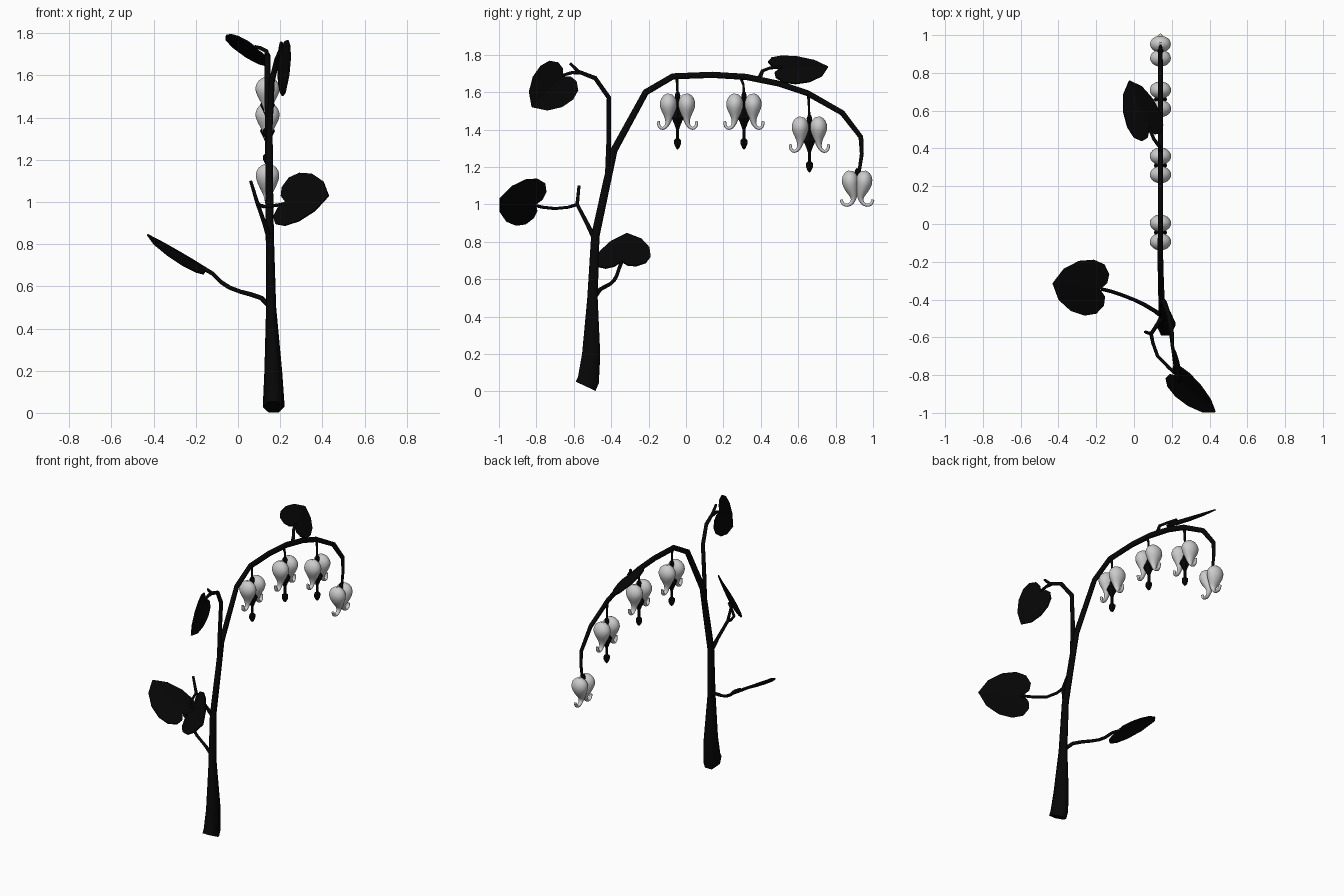
import bpy, bmesh
from mathutils import Vector

cube = bpy.data.objects.get("Cube")
if cube:
    bpy.data.objects.remove(cube, do_unlink=True)


def material(name, value):
    m = bpy.data.materials.new(name)
    m.use_nodes = True
    colour = (value, value, value, 1)
    m.diffuse_color = colour
    bsdf = next(n for n in m.node_tree.nodes if n.type == 'BSDF_PRINCIPLED')
    bsdf.inputs["Base Color"].default_value = colour
    return m


BLACK = material("plant black", 0.002)
PALE = material("petal pale grey", 0.6)


def activate(ob):
    bpy.ops.object.select_all(action='DESELECT')
    ob.select_set(True)
    bpy.context.view_layer.objects.active = ob


def tube(name, points, mat, stretch=1.0, centre_x=0.0, sides=1):
    """Tapered tube through (x, y, z, radius) points, stretched along x."""
    cu = bpy.data.curves.new(name, 'CURVE')
    cu.dimensions = '3D'
    cu.bevel_depth = 1.0
    cu.bevel_resolution = sides
    cu.use_fill_caps = True
    sp = cu.splines.new('POLY')
    sp.points.add(len(points) - 1)
    for p, (x, y, z, r) in zip(sp.points, points):
        p.co = ((x - centre_x) / stretch, y, z, 1)
        p.radius = r
    ob = bpy.data.objects.new(name, cu)
    ob.location.x = centre_x
    ob.scale.x = stretch
    bpy.context.collection.objects.link(ob)
    activate(ob)
    bpy.ops.object.convert(target='MESH')
    ob = bpy.context.object
    ob.data.materials.clear()
    ob.data.materials.append(mat)
    return ob


def leaf(name, notch, tip, side, width):
    """Heart-shaped leaf, gently folded along its midrib."""
    notch, tip = Vector(notch), Vector(tip)
    length = (tip - notch).length
    u = (tip - notch).normalized()
    v = Vector(side)
    v = (v - u * v.dot(u)).normalized()
    n = u.cross(v)
    half = [(-.13, .12), (-.15, .28), (-.03, .44), (.2, .5),
            (.5, .45), (.8, .28)]
    bm = bmesh.new()
    base, end = bm.verts.new(notch), bm.verts.new(tip)
    for s in (1, -1):
        rim = [bm.verts.new(notch + u * a * length + v * s * b * width + n * .1 * b * width)
               for a, b in half]
        loop = [base] + rim + [end]
        bm.faces.new(loop if s < 0 else loop[::-1])
    me = bpy.data.meshes.new(name)
    bm.to_mesh(me)
    bm.free()
    me.materials.append(BLACK)
    ob = bpy.data.objects.new(name, me)
    bpy.context.collection.objects.link(ob)
    solid = ob.modifiers.new("thickness", 'SOLIDIFY')
    solid.thickness = .008
    solid.offset = 0


def lathe(name, profile, x, y, z):
    """Six-sided turned part from (radius, height) points."""
    bm = bmesh.new()
    verts = [bm.verts.new((r, 0, h)) for r, h in profile]
    edges = [bm.edges.new(e) for e in zip(verts, verts[1:])]
    bmesh.ops.spin(bm, geom=verts + edges, cent=(0, 0, 0), axis=(0, 0, 1),
                   angle=6.283185, steps=6)
    bmesh.ops.remove_doubles(bm, verts=bm.verts, dist=.0005)
    bmesh.ops.recalc_face_normals(bm, faces=bm.faces)
    me = bpy.data.meshes.new(name)
    bm.to_mesh(me)
    bm.free()
    me.materials.append(BLACK)
    ob = bpy.data.objects.new(name, me)
    ob.location = (x, y, z)
    bpy.context.collection.objects.link(ob)


# Main stem and arch
tube("main_stem", [
    (.169, -.537, .028, .068), (.169, -.522, .06, .067), (.167, -.507, .2, .056),
    (.157, -.5, .5, .032), (.151, -.485, .83, .026), (.148, -.425, 1.11, .024),
    (.145, -.385, 1.29, .022), (.14, -.215, 1.6, .02), (.14, -.07, 1.685, .019),
    (.14, .14, 1.693, .019), (.14, .32, 1.682, .019), (.14, .5, 1.645, .018),
    (.14, .65, 1.595, .018), (.14, .835, 1.49, .017), (.14, .935, 1.36, .015),
    (.14, .94, 1.27, .012), (.14, .925, 1.17, .01)], BLACK, .75, .15)

# Side branches and leaf stalks
tube("lower_leaf_stalk", [
    (.155, -.495, .47, .016), (.145, -.485, .51, .013), (.11, -.46, .545, .011),
    (.06, -.43, .562, .011), (.01, -.405, .575, .01), (-.04, -.385, .594, .01),
    (-.08, -.37, .62, .01), (-.12, -.357, .66, .01), (-.17, -.345, .69, .01)], BLACK)
tube("middle_branch", [
    (.15, -.49, .82, .014), (.125, -.53, .9, .011), (.09, -.582, 1, .01),
    (.06, -.572, 1.1, .008)], BLACK)
tube("middle_leaf_stalk", [
    (.09, -.58, 1, .01), (.1, -.63, .985, .009), (.125, -.7, .978, .009),
    (.19, -.765, .985, .009), (.24, -.81, .995, .009)], BLACK)
tube("upper_branch", [
    (.15, -.42, 1.14, .016), (.15, -.413, 1.35, .014), (.16, -.412, 1.57, .014),
    (.185, -.485, 1.675, .013), (.2, -.575, 1.71, .011), (.205, -.62, 1.755, .008)], BLACK)
tube("upper_leaf_stalk", [
    (.195, -.56, 1.705, .012), (.2, -.61, 1.705, .01), (.205, -.66, 1.69, .009)], BLACK)
tube("arch_leaf_stalk", [
    (.14, .39, 1.67, .013), (.135, .41, 1.715, .01), (.105, .45, 1.73, .009),
    (.08, .51, 1.735, .009)], BLACK)

# Leaves
leaf("lower_leaf", (-.18, -.345, .695), (-.43, -.315, .845), (-.05, .29, .08), .3)
leaf("middle_leaf", (.225, -.805, 1), (.43, -.995, 1.03), (.12, .07, .25), .285)
leaf("upper_leaf", (.203, -.66, 1.685), (.223, -.825, 1.52), (-.05, .17, -.17), .255)
leaf("arch_leaf", (.08, .5, 1.727), (-.025, .76, 1.735), (.17, .07, -.145), .24)

# Flowers: two puffy petals with curled tips, from the lobe top downward
OPEN = [(.041, .003, .014), (.044, -.01, .037), (.05, -.043, .05), (.049, -.073, .046),
        (.047, -.105, .031), (.048, -.138, .017), (.057, -.17, .011), (.08, -.186, .01),
        (.101, -.174, .01), (.103, -.143, .008)]
CLOSED = [(.033, .003, .014), (.035, -.01, .037), (.039, -.043, .049), (.034, -.075, .044),
          (.024, -.11, .031), (.016, -.142, .016), (.026, -.168, .011), (.05, -.184, .01),
          (.078, -.176, .01), (.085, -.15, .008)]
PENDANT = [(0, -.05), (.012, -.075), (.022, -.105), (.036, -.128), (.02, -.16),
           (.01, -.185), (.01, -.235), (.021, -.245), (.021, -.265), (.011, -.285), (0, -.295)]
BUD = [(0, .025), (.01, .018), (.017, 0), (.012, -.025), (.006, -.06), (0, -.07)]
X = .14


def flower(name, y, top, shape, arch_y=None, arch_z=None):
    for label, s in (("back", 1), ("front", -1)):
        path = [(X, y + s * dy, top + dz, r) for dy, dz, r in shape]
        ob = tube(f"{name}_{label}_petal", path, PALE, 1.25, X, 4)
        ob.modifiers.new("round", 'SUBSURF').levels = 1
        activate(ob)
        bpy.ops.object.shade_smooth()
    lathe(name + "_cap", BUD, X, y, top - .005)
    if arch_z:
        lathe(name + "_pendant", PENDANT, X, y, top)
        tube(name + "_stalk", [(X, arch_y, arch_z, .01), (X, y - .002, top + .05, .007),
                               (X, y, top - .05, .006)], BLACK)


flower("first_flower", -.045, 1.588, OPEN, -.05, 1.685)
flower("second_flower", .31, 1.588, OPEN, .29, 1.682)
flower("third_flower", .66, 1.465, OPEN, .655, 1.59)
flower("end_flower", .915, 1.176, CLOSED)
